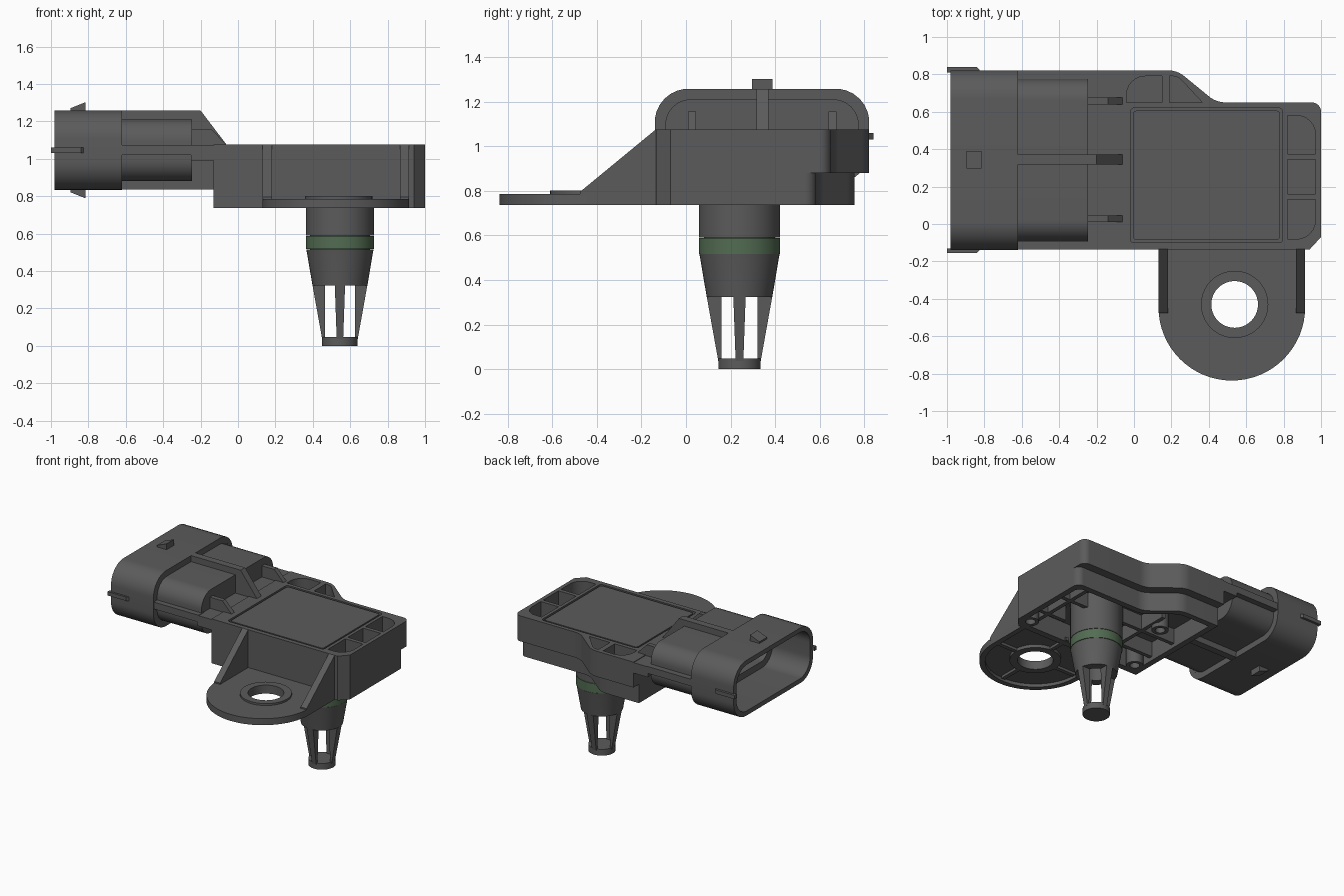
import bpy, bmesh, math
from mathutils import Vector, Matrix

if "Cube" in bpy.data.objects:
    bpy.data.objects.remove(bpy.data.objects["Cube"])

def material(name, rgb):
    m = bpy.data.materials.new(name)
    m.diffuse_color = (*rgb, 1)
    m.use_nodes = True
    m.node_tree.nodes["Principled BSDF"].inputs["Base Color"].default_value = m.diffuse_color
    return m

GREY = material("dark grey plastic", (0.105, 0.105, 0.105))
GREEN = material("green seal", (0.085, 0.15, 0.085))
AXES = {'x': Matrix(((0, 0, 1), (1, 0, 0), (0, 1, 0))),
        'y': Matrix(((1, 0, 0), (0, 0, -1), (0, 1, 0))),
        'z': Matrix.Identity(3)}

def finish(name, bm, mat):
    bmesh.ops.remove_doubles(bm, verts=bm.verts, dist=1e-5)
    bmesh.ops.recalc_face_normals(bm, faces=bm.faces)
    me = bpy.data.meshes.new(name)
    bm.to_mesh(me)
    bm.free()
    me.materials.append(mat)
    ob = bpy.data.objects.new(name, me)
    bpy.context.collection.objects.link(ob)
    return ob

def plate(name, outlines, a, b, axis='z', mat=GREY):
    """Extrude outlines (first outer, rest holes) from a to b along an axis."""
    cu = bpy.data.curves.new(name, 'CURVE')
    cu.dimensions, cu.fill_mode, cu.extrude = '2D', 'BOTH', (b - a) / 2
    for o in outlines:
        s = cu.splines.new('POLY')
        s.points.add(len(o) - 1)
        for p, q in zip(s.points, o):
            p.co = (q[0], q[1], 0, 1)
        s.use_cyclic_u = True
    tmp = bpy.data.objects.new("tmp", cu)
    bpy.context.collection.objects.link(tmp)
    dg = bpy.context.evaluated_depsgraph_get()
    dg.update()
    me = bpy.data.meshes.new_from_object(tmp.evaluated_get(dg))
    bm = bmesh.new()
    bm.from_mesh(me)
    bpy.data.objects.remove(tmp)
    bpy.data.curves.remove(cu)
    bpy.data.meshes.remove(me)
    shift = Vector([(a + b) / 2 if c == axis else 0 for c in 'xyz'])
    for v in bm.verts:
        v.co = AXES[axis] @ v.co + shift
    return finish(name, bm, mat)

def lathe(name, profile, cx, cy, mat=GREY, n=48):
    bm = bmesh.new()
    vs = [bm.verts.new((cx + r, cy, z)) for r, z in profile]
    es = [bm.edges.new((vs[i], vs[i + 1])) for i in range(len(vs) - 1)]
    bmesh.ops.spin(bm, geom=vs + es, cent=(cx, cy, 0), axis=(0, 0, 1),
                   angle=2 * math.pi, steps=n)
    return finish(name, bm, mat)

def rounded(pts, n=8):
    """Polygon from (x, y, radius) corners."""
    out = []
    for i, (x, y, r) in enumerate(pts):
        p = Vector((x, y))
        if r <= 0:
            out.append(p)
            continue
        d1 = (Vector(pts[i - 1][:2]) - p).normalized()
        d2 = (Vector(pts[(i + 1) % len(pts)][:2]) - p).normalized()
        h = d1.angle(d2) / 2
        c = p + (d1 + d2).normalized() * r / math.sin(h)
        t = r / math.tan(h)
        v1, v2 = p + d1 * t - c, p + d2 * t - c
        out += [c + v1.lerp(v2, k / n).normalized() * r for k in range(n + 1)]
    return out

def rect(x0, y0, x1, y1, r=(0, 0, 0, 0)):
    return rounded([(x0, y0, r[0]), (x1, y0, r[1]), (x1, y1, r[2]), (x0, y1, r[3])])

def circle(x, y, r, n=40):
    return [(x + r * math.cos(2 * math.pi * i / n), y + r * math.sin(2 * math.pi * i / n)) for i in range(n)]

def box(name, x0, x1, y0, y1, z0, z1, mat=GREY):
    return plate(name, [rect(x0, y0, x1, y1)], z0, z1, 'z', mat)

def body(step, o):
    """Body outline; step lowers the back edge, o insets all sides."""
    return rounded([(-0.13 + o, -0.135 + o, 0), (0.94 - o * .5, -0.135 + o, 0),
                    (1 - o, -0.07 + o * .5, 0), (1 - o, 0.65 - step - o, 0.05),
                    (0.44 - step * .5 - o * .4, 0.65 - step - o, 0.14),
                    (0.23 - step * .5 - o * .4, 0.822 - step - o, 0.14),
                    (-0.13 + o, 0.822 - step - o, 0)])

# Body: solid middle, pocketed top layer, hollow lower skirt
pockets = [rect(0.82, -0.08, 0.97, 0.13, (0, .1, 0, 0)),
           rect(0.82, 0.16, 0.97, 0.345),
           rect(0.82, 0.375, 0.97, 0.58, (0, 0, .1, 0)),
           rect(-0.04, 0.65, 0.15, 0.79, (0, 0, 0, .1)),
           rounded([(0.19, 0.65, 0), (0.365, 0.65, 0), (0.235, 0.79, .06), (0.19, 0.79, 0)])]
lid_r = (.02,) * 4
plate("body_core", [body(0, 0)], 0.885, 0.95)
plate("body_top", [body(0, 0), rect(-0.02, -0.10, 0.795, 0.62, lid_r)] + pockets, 0.95, 1.08)
plate("lid", [rect(-0.006, -0.086, 0.781, 0.606, lid_r)], 0.95, 1.078)
plate("body_skirt", [body(0.066, 0), body(0.066, 0.045)], 0.74, 0.885)

# Underside ribs and posts
NX, NY = 0.545, 0.24
for i, x in enumerate((0.2, 0.85)):
    box(f"under_rib_x_{i}", x - .015, x + .015, -0.11, 0.56, 0.77, 0.89)
for i, (x0, x1) in enumerate(((-0.1, 0.38), (0.70, 0.97))):
    for j, y in enumerate((0.08, 0.32)):
        box(f"under_rib_y_{i}_{j}", x0, x1, y - .015, y + .015, 0.77, 0.89)
for i, (x, y) in enumerate(((0.91, -0.04), (-0.04, -0.04), (0.14, 0.45))):
    plate(f"under_post_{i}", [circle(x, y, 0.06, 24), circle(x, y, 0.035, 24)], 0.74, 0.89)

# Mounting flange, hollow below
def flange(o):
    r = 0.392 - o
    arc = [(0.523 + r * math.cos(math.pi * (1 + k / 32)),
            -0.445 + r * math.sin(math.pi * (1 + k / 32))) for k in range(33)]
    return arc + [(0.523 + r, -0.10 - o), (0.523 - r, -0.10 - o)]

HX, HY = 0.538, -0.43
hole = circle(HX, HY, 0.125)
plate("flange_plate", [flange(0), circle(HX, HY, 0.15)], 0.765, 0.79)
plate("flange_rim", [flange(0), flange(0.04)], 0.74, 0.765)
plate("flange_boss", [circle(HX, HY, 0.18), hole], 0.74, 0.805)
for i, (dx, dy) in enumerate(((1, 0), (-1, 0), (0, 1), (0, -1))):
    xs, ys = sorted((HX + dx * .16, HX + dx * .35)), sorted((HY + dy * .16, HY + dy * .35))
    if dx:
        ys = (HY - .015, HY + .015)
    else:
        xs = (HX - .015, HX + .015)
    box(f"flange_rib_{i}", *xs, *ys, 0.745, 0.77)
for i, x in enumerate((0.131, 0.865)):
    plate(f"gusset_{i}", [[(-0.475, 0.78), (-0.475, 0.80), (-0.135, 1.08), (-0.12, 1.08), (-0.12, 0.78)]],
          x, x + 0.05, 'x')

# Connector shell and inner housing (open towards -x)
def section(o):
    return rect(-0.14 + o, 0.838 + o, 0.822 - o, 1.262 - o, (0.15 - o * .75,) * 4)

plate("connector_shell", [section(0), section(0.035)], -0.98, -0.62, 'x')
plate("connector_step", [section(0.01), section(0.085)], -0.66, -0.621, 'x')
plate("housing_wall", [section(0.047), section(0.085)], -0.63, -0.57, 'x')
plate("housing_block", [section(0.047)], -0.57, -0.245, 'x')

# Terminal sockets and pins
for i in range(4):
    y = 0.07 + 0.18 * i
    plate(f"terminal_socket_{i}", [rect(y - .08, 0.95, y + .08, 1.15, (.03,) * 4),
                                   rect(y - .06, 0.97, y + .06, 1.13, (.02,) * 4)], -0.64, -0.565, 'x')
    box(f"terminal_pin_{i}", -0.66, -0.565, y - .03, y + .03, 1.02, 1.06, GREEN)

# Neck between connector and body
box("neck_block", -0.25, -0.12, -0.135, 0.82, 0.995, 1.075)
for i, (y0, y1) in enumerate(((-0.135, -0.07), (0.76, 0.82))):
    box(f"neck_strip_{i}", -0.63, -0.24, y0, y1, 1.025, 1.078)
plate("center_rib_top", [[(-0.63, 1.19), (-0.63, 1.262), (-0.20, 1.262), (-0.06, 1.078),
                          (-0.06, 1.05), (-0.25, 1.05), (-0.25, 1.19)]], 0.317, 0.371, 'y')
plate("center_rib_bottom", [[(-0.63, 0.84), (-0.12, 0.84), (-0.12, 1.02), (-0.25, 1.02),
                             (-0.25, 0.90), (-0.63, 0.90)]], 0.317, 0.371, 'y')
for i, y in enumerate((0.01, 0.64)):
    plate(f"small_rib_{i}", [[(-0.25, 1.05), (-0.25, 1.16), (-0.14, 1.16), (-0.06, 1.078), (-0.06, 1.05)]],
          y, y + 0.035, 'y')

# Latch wedges and side keys on the shell
for n, s in (("top", 1), ("bottom", -1)):
    m = 1.05
    plate(f"latch_{n}", [[(-0.895, m + s * .20), (-0.895, m + s * .225), (-0.815, m + s * .257),
                          (-0.815, m + s * .20)]], 0.297, 0.389, 'y')
for i, (y, e) in enumerate(((-0.155, -0.12), (0.80, 0.84))):
    o = y if i == 0 else e
    q = -0.13 if i == 0 else 0.81
    plate(f"side_key_{i}", [[(-1.0, q), (-1.0, o), (-0.84, o), (-0.815, q)]], 1.035, 1.064)

# Probe: bored stem, seal ring, cage legs, end cap
lathe("probe_stem", [(0, 0.70), (0.085, 0.70), (0.085, 0.328), (0.147, 0.328), (0.176, 0.50),
                     (0.18, 0.52), (0.16, 0.52), (0.16, 0.595), (0.182, 0.595), (0.182, 0.89), (0, 0.89)], NX, NY)
lathe("seal_ring", [(0.155, 0.522), (0.182, 0.522), (0.182, 0.592), (0.155, 0.592)], NX, NY, GREEN)
lathe("probe_cap", [(0, 0), (0.095, 0), (0.095, 0.052), (0, 0.052)], NX, NY)
for i in range(4):
    leg = plate(f"probe_leg_{i}", [[(0.08, 0.04), (0.095, 0.04), (0.147, 0.33), (0.08, 0.33)]],
                -0.023, 0.023, 'y')
    for v in leg.data.vertices:
        v.co.y *= 0.75 if v.co.z < 0.1 else 1.2
    leg.data.transform(Matrix.Translation((NX, NY, 0)) @ Matrix.Rotation(i * math.pi / 2, 4, 'Z'))

# Settle everything above the cap base slightly, smooth round faces, keep edges sharp
for ob in bpy.context.scene.objects:
    for v in ob.data.vertices:
        if v.co.z > 0.02:
            v.co.z -= 0.004
    ob.select_set(True)
    bpy.context.view_layer.objects.active = ob
bpy.ops.object.shade_smooth_by_angle(angle=math.radians(30))
